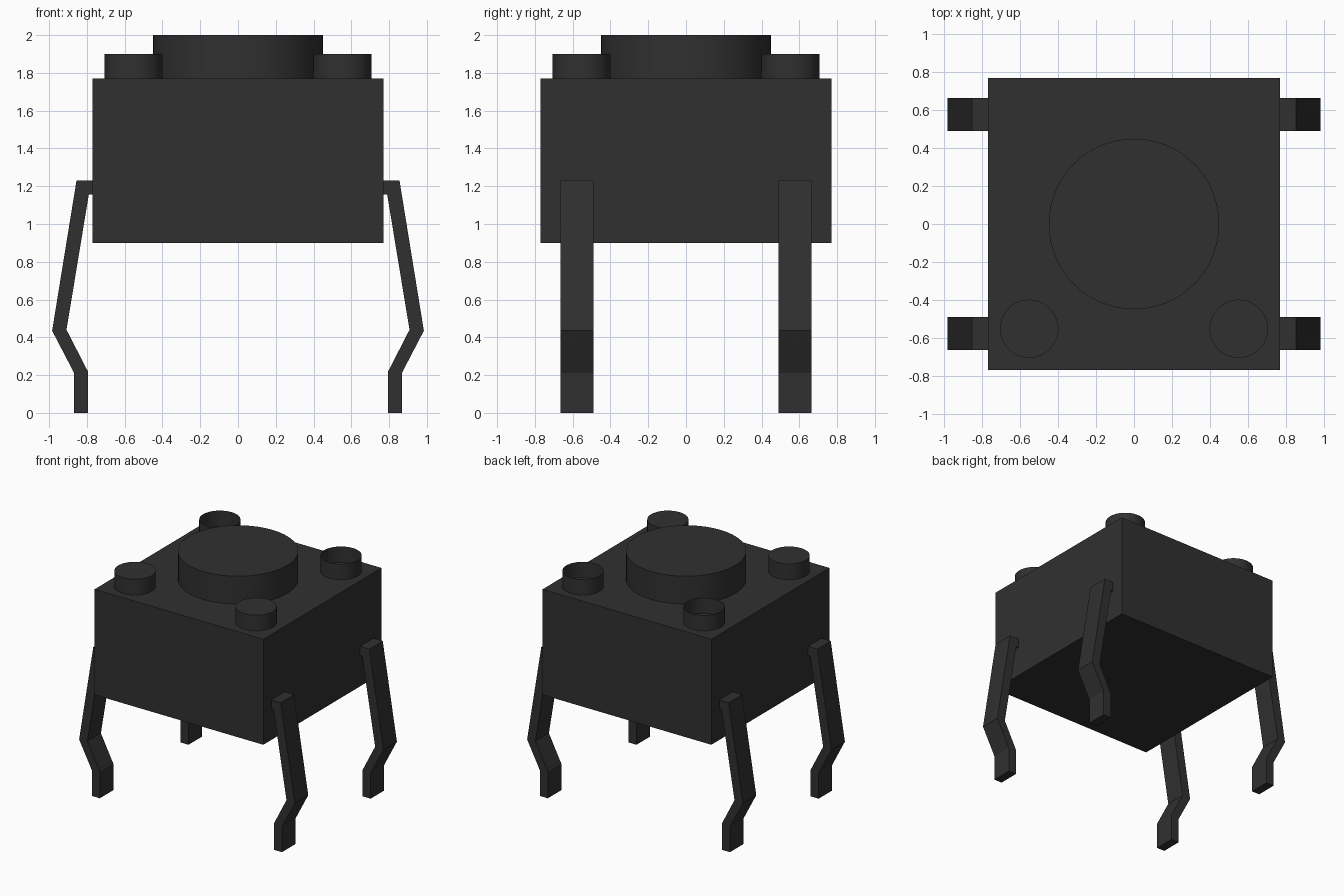
import bpy
import bmesh
import math

if "Cube" in bpy.data.objects:
    bpy.data.objects.remove(bpy.data.objects["Cube"])

black = bpy.data.materials.new("black plastic")
black.diffuse_color = (0.03, 0.03, 0.03, 1)
black.use_nodes = True
black.node_tree.nodes["Principled BSDF"].inputs["Base Color"].default_value = black.diffuse_color


def add_object(name, bm):
    mesh = bpy.data.meshes.new(name)
    bm.to_mesh(mesh)
    bm.free()
    mesh.materials.append(black)
    obj = bpy.data.objects.new(name, mesh)
    bpy.context.collection.objects.link(obj)
    return obj


def cylinder(name, x, y, radius, bottom, top, sides, open_top=False):
    bm = bmesh.new()
    bmesh.ops.create_cone(bm, cap_ends=True, segments=sides, radius1=radius,
                          radius2=radius, depth=top - bottom)
    bmesh.ops.translate(bm, vec=(x, y, (top + bottom) / 2), verts=bm.verts)
    # The lower end rests on the housing; hollow pegs also lose the upper cap
    caps = [f for f in bm.faces
            if f.normal.z < -0.9 or (open_top and f.normal.z > 0.9)]
    bmesh.ops.delete(bm, geom=caps, context='FACES_ONLY')
    for f in bm.faces:
        f.smooth = abs(f.normal.z) < 0.5
    for e in bm.edges:
        e.smooth = e.calc_face_angle(0) < math.radians(30)
    return add_object(name, bm)


# Square housing
bm = bmesh.new()
bmesh.ops.create_cube(bm, size=1)
bmesh.ops.scale(bm, vec=(1.54, 1.54, 0.87), verts=bm.verts)
bmesh.ops.translate(bm, vec=(0, 0, 1.335), verts=bm.verts)
add_object("housing", bm)

# Round push button
cylinder("button", 0, 0, 0.45, 1.77, 2.0, 64)

# Corner pegs: solid at the front, hollow at the back
for sx in (-1, 1):
    for sy in (-1, 1):
        name = ("back" if sy > 0 else "front") + ("_right" if sx > 0 else "_left") + "_peg"
        cylinder(name, sx * 0.553, sy * 0.553, 0.154, 1.77, 1.9, 48, sy > 0)

# Bent legs: side profile extruded along y
profile = [(0.77, 1.155), (0.79, 1.155), (0.908, 0.44), (0.795, 0.22), (0.795, 0),
           (0.867, 0), (0.867, 0.21), (0.984, 0.435), (0.855, 1.23), (0.77, 1.23)]
for sx in (-1, 1):
    for sy in (-1, 1):
        bm = bmesh.new()
        face = bm.faces.new([bm.verts.new((sx * x, sy * 0.49, z)) for x, z in profile])
        side = bmesh.ops.extrude_face_region(bm, geom=[face])["geom"]
        bmesh.ops.translate(bm, vec=(0, sy * 0.175, 0),
                            verts=[v for v in side if isinstance(v, bmesh.types.BMVert)])
        bmesh.ops.recalc_face_normals(bm, faces=bm.faces)
        name = ("back" if sy > 0 else "front") + ("_right" if sx > 0 else "_left") + "_leg"
        add_object(name, bm)
